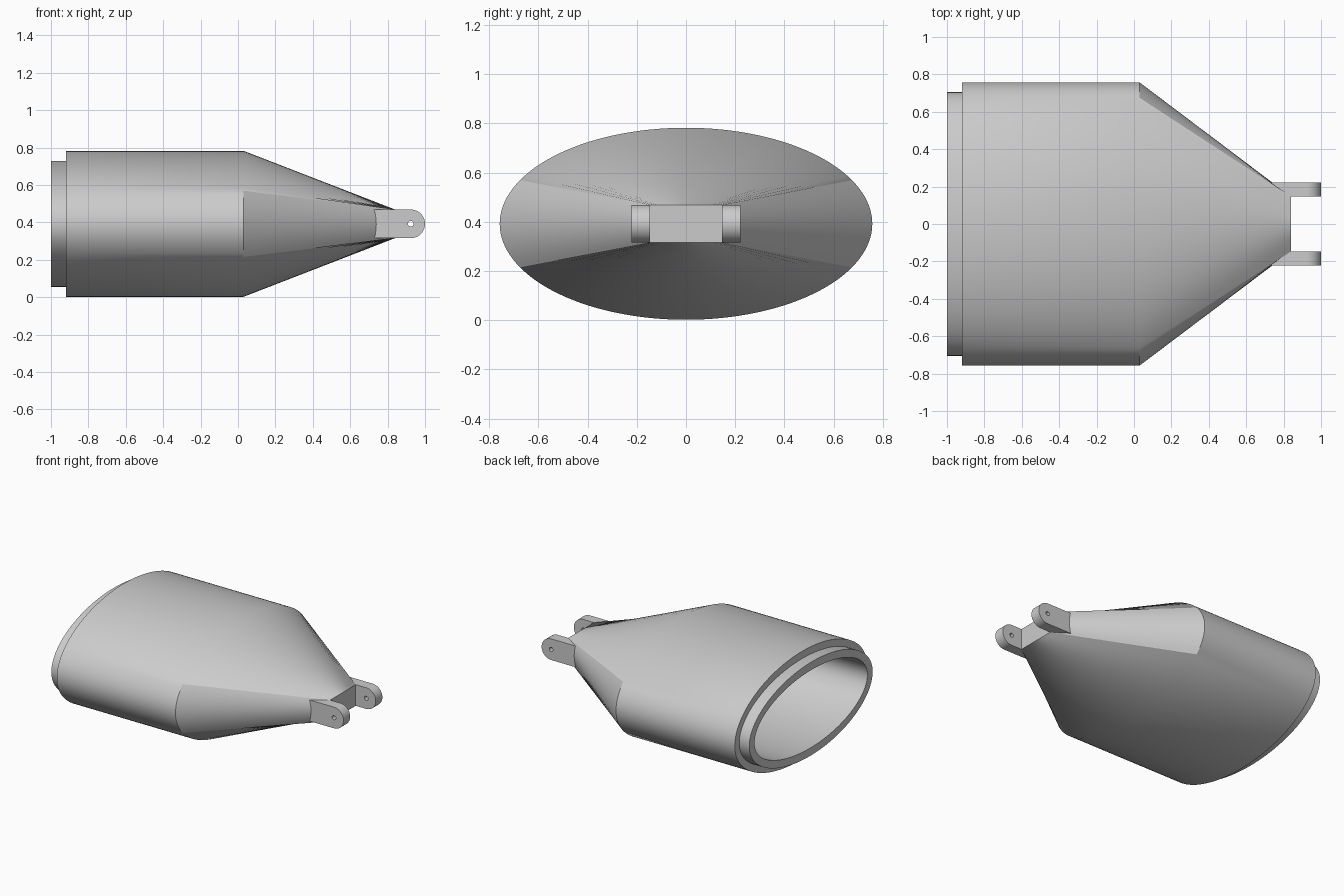
import bpy, bmesh
from math import sin, cos, pi, radians

default = bpy.data.objects.get("Cube")
if default:
    bpy.data.objects.remove(default, do_unlink=True)

grey = bpy.data.materials.new("light grey")
grey.use_nodes = True
grey.diffuse_color = (0.6, 0.6, 0.6, 1)
grey.node_tree.nodes["Principled BSDF"].inputs["Base Color"].default_value = (0.6, 0.6, 0.6, 1)

MID_Z = 0.392
CORNER = radians(27)


def skin(name, rings, loop=False):
    """Join equal-length rings with quads; cap the ends or close into a loop."""
    bm = bmesh.new()
    vr = [[bm.verts.new(p) for p in ring] for ring in rings]
    n = len(vr[0])
    pairs = list(zip(vr, vr[1:] + vr[:1])) if loop else list(zip(vr, vr[1:]))
    for a, b in pairs:
        for i in range(n):
            j = (i + 1) % n
            bm.faces.new((a[i], a[j], b[j], b[i]))
    if not loop:
        bm.faces.new(vr[0])
        bm.faces.new(vr[-1])
    bmesh.ops.recalc_face_normals(bm, faces=bm.faces)
    mesh = bpy.data.meshes.new(name)
    bm.to_mesh(mesh)
    bm.free()
    mesh.materials.append(grey)
    ob = bpy.data.objects.new(name, mesh)
    bpy.context.collection.objects.link(ob)
    bpy.ops.object.select_all(action='DESELECT')
    ob.select_set(True)
    bpy.context.view_layer.objects.active = ob
    bpy.ops.object.shade_smooth_by_angle(angle=radians(30))
    return ob


# Ring angles that land exactly on the corners of the nose rectangle
stops = [-CORNER, CORNER, pi - CORNER, pi + CORNER, 2 * pi - CORNER]
angles = []
for a, b, count in zip(stops, stops[1:], (20, 44, 20, 44)):
    angles += [a + (b - a) * i / count for i in range(count)]


def ellipse(x, ry, rz):
    return [(x, ry * cos(t), MID_Z + rz * sin(t)) for t in angles]


def rectangle(x, hy, hz):
    ring = []
    for t in angles:
        s = max(abs(cos(t)) / cos(CORNER), abs(sin(t)) / sin(CORNER))
        ring.append((x, hy * cos(t) / (s * cos(CORNER)),
                     MID_Z + hz * sin(t) / (s * sin(CORNER))))
    return ring


# Hollow oval body with stepped lip and a nose tapering to a rectangle
skin("hollow_body", [
    rectangle(0.72, 0.1, 0.04),
    ellipse(0.03, 0.645, 0.28),
    ellipse(-1.0, 0.645, 0.28),
    ellipse(-1.0, 0.705, 0.337),
    ellipse(-0.92, 0.705, 0.337),
    ellipse(-0.92, 0.757, 0.39),
    ellipse(0.03, 0.757, 0.39),
    rectangle(0.84, 0.146, 0.0765),
])

# Pair of rounded lugs with pin holes
PIN_X, LUG_R, LUG_BACK, HOLE_R = 0.9235, 0.0765, 0.22, 0.015
lug_angles = [2 * pi * i / 48 for i in range(48)]


def lug_outline(y):
    ring = []
    for t in lug_angles:
        c, s = cos(t), sin(t)
        if c < -0.001:
            m = max(abs(c), abs(s))
            ring.append((PIN_X + LUG_BACK * c / m, y, MID_Z + LUG_R * s / m))
        else:
            ring.append((PIN_X + LUG_R * c, y, MID_Z + LUG_R * s))
    return ring


def pin_hole(y):
    return [(PIN_X + HOLE_R * cos(t), y, MID_Z + HOLE_R * sin(t)) for t in lug_angles]


for name, side in (("front_lug", -1), ("back_lug", 1)):
    y0, y1 = side * 0.146, side * 0.222
    skin(name, [pin_hole(y0), lug_outline(y0), lug_outline(y1), pin_hole(y1)], loop=True)
